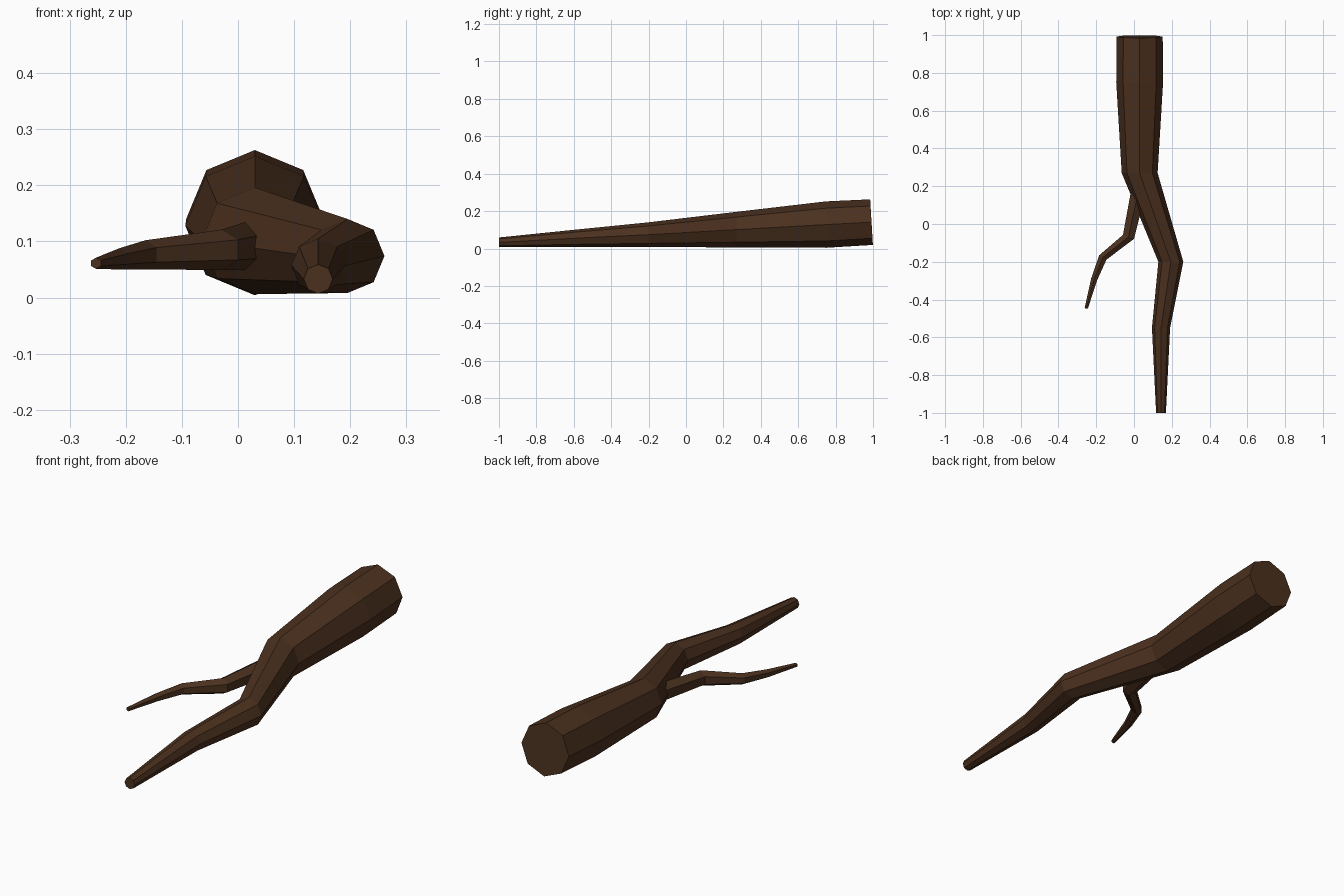
import bpy, bmesh, math
from mathutils import Vector

if "Cube" in bpy.data.objects:
    bpy.data.objects.remove(bpy.data.objects["Cube"])

bark = bpy.data.materials.new("dark_bark")
bark.diffuse_color = (0.07, 0.03, 0.013, 1)
bark.use_nodes = True
bark.node_tree.nodes["Principled BSDF"].inputs["Base Color"].default_value = bark.diffuse_color


def limb(name, sides, rings):
    """Loft polygon rings: (x, y, z, radius, sideways direction, up direction)."""
    bm = bmesh.new()
    loops = []
    for x, y, z, r, side, up in rings:
        c, s, u = Vector((x, y, z)), Vector(side).normalized(), Vector(up).normalized()
        loop = []
        for i in range(sides):
            a = math.pi / 2 + 2 * math.pi * i / sides
            loop.append(bm.verts.new(c + r * (math.cos(a) * s + math.sin(a) * u)))
        loops.append(loop)
    for a, b in zip(loops, loops[1:]):
        for i in range(sides):
            j = (i + 1) % sides
            bm.faces.new((a[i], a[j], b[j], b[i]))
    bm.faces.new(loops[0])
    bm.faces.new(loops[-1])
    bmesh.ops.recalc_face_normals(bm, faces=bm.faces)
    me = bpy.data.meshes.new(name)
    bm.to_mesh(me)
    bm.free()
    me.materials.append(bark)
    ob = bpy.data.objects.new(name, me)
    bpy.context.collection.objects.link(ob)
    return ob


X, Z = (1, 0, 0), (0, 0, 1)

# Thick crooked stem, eight-sided, with a slightly tilted cut end
limb("main_stem", 8, [
    (0.030, 0.992, 0.141, 0.122, X, (0, -0.06, 1)),
    (0.030, 0.750, 0.128, 0.124, X, Z),
    (0.030, 0.270, 0.101, 0.095, X, Z),
    (0.195, -0.200, 0.074, 0.066, X, Z),
    (0.143, -0.550, 0.057, 0.048, X, Z),
    (0.143, -1.000, 0.033, 0.026, X, Z),
])

# Thin side branch rooted inside the stem
limb("side_branch", 6, [
    (0.033, 0.220, 0.095, 0.046, (1, -0.2, 0), Z),
    (-0.029, -0.068, 0.085, 0.036, (1, -0.35, 0), Z),
    (-0.165, -0.177, 0.076, 0.026, (1, -0.6, 0), Z),
    (-0.211, -0.293, 0.069, 0.019, (1, -0.33, 0), Z),
    (-0.253, -0.447, 0.061, 0.010, (1, -0.15, 0), Z),
])
